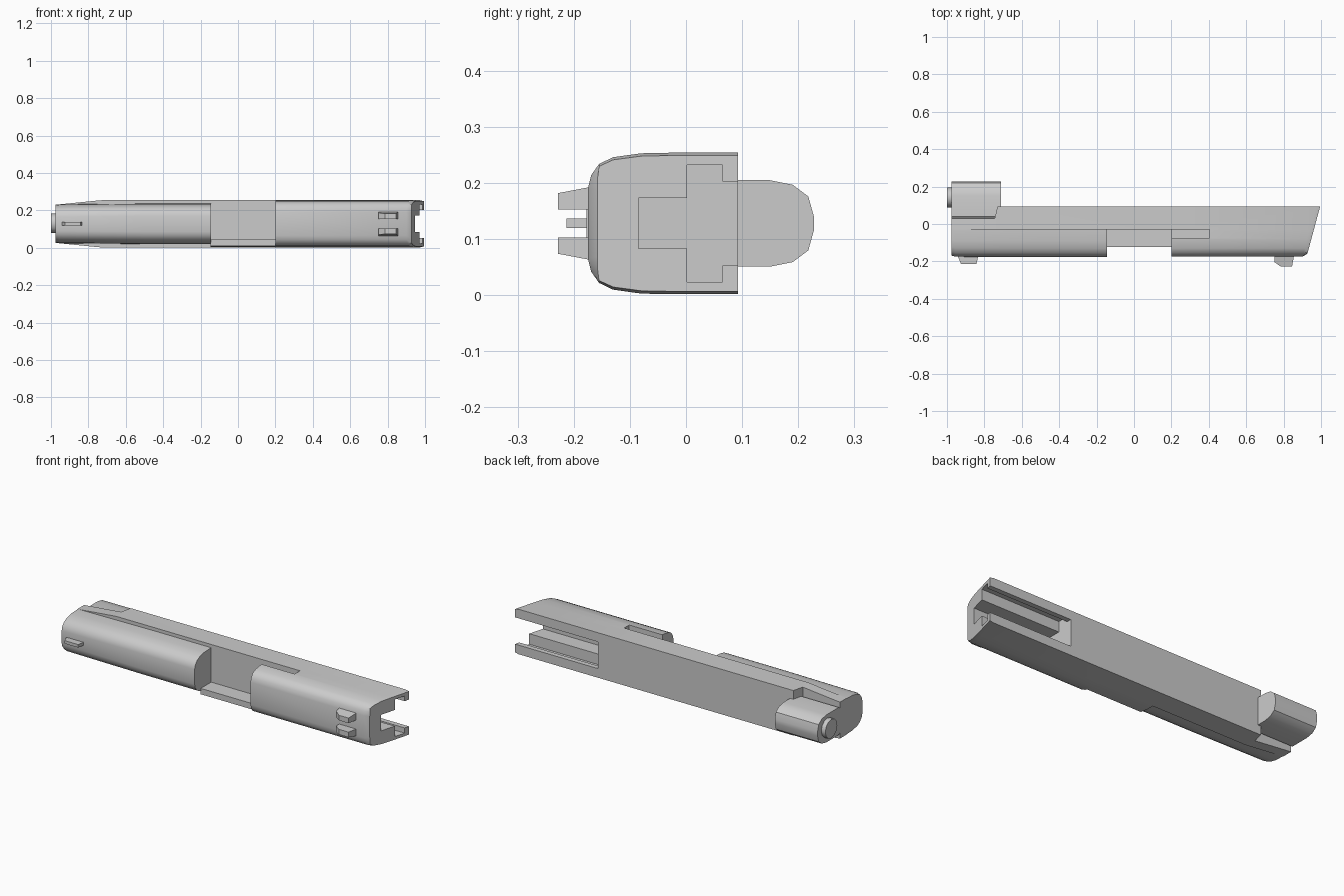
import bpy, bmesh, math

if "Cube" in bpy.data.objects:
    bpy.data.objects.remove(bpy.data.objects["Cube"])

ZC = 0.128  # mid-plane height


def make(name, bm, cutters=()):
    """Turn a bmesh into a shaded object, with optional boolean cuts applied."""
    bmesh.ops.recalc_face_normals(bm, faces=bm.faces)
    me = bpy.data.meshes.new(name)
    bm.to_mesh(me)
    bm.free()
    ob = bpy.data.objects.new(name, me)
    bpy.context.collection.objects.link(ob)
    bpy.ops.object.select_all(action='DESELECT')
    bpy.context.view_layer.objects.active = ob
    ob.select_set(True)
    for c in cutters:
        m = ob.modifiers.new('cut', 'BOOLEAN')
        m.object, m.operation, m.solver = c, 'DIFFERENCE', 'EXACT'
        bpy.ops.object.modifier_apply(modifier=m.name)
    bpy.ops.object.shade_smooth_by_angle(angle=math.radians(32))
    return ob


def loft(name, rings, cutters=()):
    """Skin matching rings of 3D points and cap both ends."""
    bm = bmesh.new()
    vs = [[bm.verts.new(p) for p in r] for r in rings]
    n = len(vs[0])
    for a, b in zip(vs, vs[1:]):
        for i in range(n):
            j = (i + 1) % n
            bm.faces.new((a[i], a[j], b[j], b[i]))
    bm.faces.new(vs[0])
    bm.faces.new(vs[-1])
    return make(name, bm, cutters)


def mirror(half):
    """(y, half width) points -> closed yz outline symmetric about the mid-plane."""
    return [(y, ZC + w) for y, w in half] + [(y, ZC - w) for y, w in reversed(half)]


def at(x, outline):
    return [(x, y, z) for y, z in outline]


def prism(name, x0, x1, outline, cutters=()):
    return loft(name, [at(x0, outline), at(x1, outline)], cutters)


def helper(ob):
    ob.hide_render = True
    ob.hide_viewport = False
    ob.display_type = 'WIRE'
    return ob


# Cutters: stepped rear channel and narrow side slot
channel = helper(prism('channel_cutter', 0.48, 1.1, mirror(
    [(-0.085, 0.045), (0.002, 0.045), (0.002, 0.104), (0.065, 0.104), (0.065, 0.075), (0.12, 0.075)])))
slot = helper(prism('slot_cutter', 0.15, 0.405,
                    [(-0.076, 0.225), (-0.03, 0.225), (-0.03, 0.3), (-0.076, 0.3)]))

# Rear block with rounded back and sloped end
full = mirror([(0.093, 0.126), (-0.03, 0.126), (-0.08, 0.125), (-0.13, 0.118),
               (-0.155, 0.106), (-0.169, 0.086), (-0.175, 0.062)])


def slope(y):
    return 0.995 - (0.093 - y) * 0.27


shoulder = [(slope(y) - 0.022, y, z) for y, z in full]
end = [(slope(max(y, -0.158)), max(y, -0.158 + 0.1 * (y + 0.175)),
        ZC + (z - ZC) * 0.96) for y, z in full]
loft('rear_block', [at(0.2, full), shoulder, end], [channel, slot])

# Long base rail, stepped and tapered at the front
loft('base_rail', [at(x, mirror([(y1, w), (-0.03, w)])) for x, y1, w in (
    (-0.975, 0.03, 0.102), (-0.745, 0.03, 0.125), (-0.73, 0.093, 0.126), (0.2, 0.093, 0.126))])


# Rounded front cover
def cover(x, dy, w):
    half = [(-0.02, 0), (-0.09, 0.002), (-0.13, 0.011), (-0.154, 0.024), (-0.17, 0.044), (-0.176, 0.066)]
    return at(x, mirror([(y + dy * (y < -0.03), w - d) for y, d in half]))


loft('front_cover', [cover(-0.975, 0.007, 0.1), cover(-0.955, 0.001, 0.104),
                     cover(-0.5, 0, 0.108), cover(-0.145, -0.001, 0.108)])

# Lower lip of the side opening
prism('opening_lip', -0.146, 0.201, [(-0.03, 0.003), (-0.08, 0.004), (-0.122, 0.01),
                                     (-0.122, 0.043), (-0.03, 0.043)])

# Front housing under the rail, with its end pin
prism('front_housing', -0.975, -0.71, mirror(
    [(0.02, 0.06), (0.04, 0.077), (0.15, 0.077), (0.19, 0.069), (0.218, 0.048), (0.228, 0.012)]))
prism('end_pin', -1.0, -0.97, [(0.142 + 0.053 * math.cos(a * math.pi / 6),
                                0.131 + 0.053 * math.sin(a * math.pi / 6)) for a in range(12)])


# Small ridges along the rounded back
def ridge(name, outline, z0, z1, lean0=0.0, lean1=0.0):
    tip = min(y for x, y in outline)
    def side(z, lean):
        return [(x, y, z + lean * (y + 0.165) / (tip + 0.165)) for x, y in outline]
    loft(name, [side(z0, lean0), side(z1, lean1)])


rear = [(0.75, -0.165), (0.75, -0.203), (0.785, -0.228), (0.845, -0.228), (0.856, -0.165)]
ridge('rear_ridge_upper', rear, 0.153, 0.194, 0, -0.012)
ridge('rear_ridge_lower', rear, 0.062, 0.103, 0.012, 0)
ridge('front_ridge', [(-0.945, -0.165), (-0.925, -0.213), (-0.842, -0.213), (-0.832, -0.165)], 0.12, 0.137)

# Helpers are no longer needed
for c in (channel, slot):
    bpy.data.objects.remove(c)
